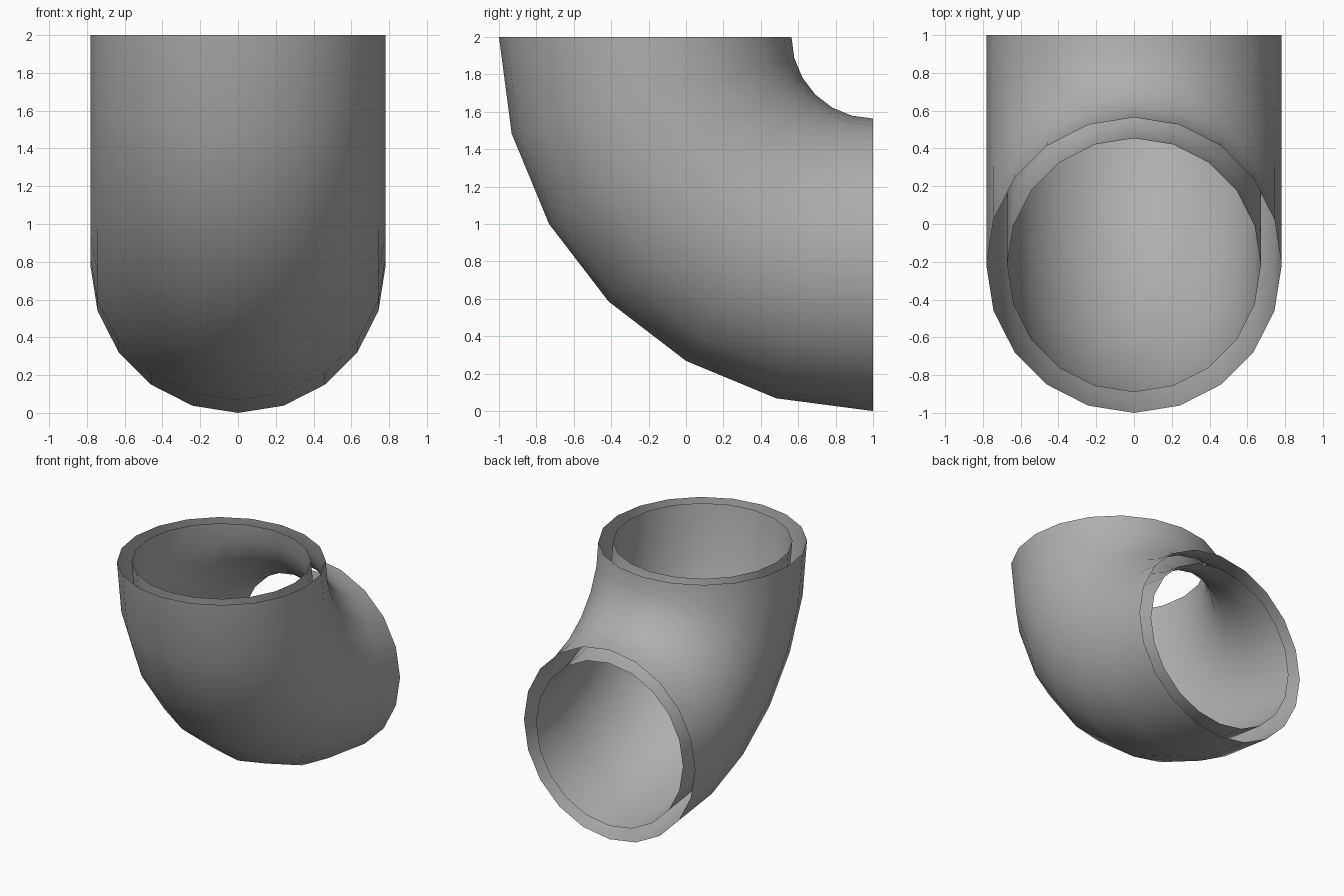
import bpy, bmesh
from math import sin, cos, pi

if "Cube" in bpy.data.objects:
    bpy.data.objects.remove(bpy.data.objects["Cube"])

SIDES, STEPS = 20, 6          # section sides, segments along the bend
BEND_R = 1.218                # bend centre line radius
CENTRE_Y, CENTRE_Z = 1.0, 2.0 # bend axis runs along x through this point

# Dark grey pipe material
grey = bpy.data.materials.new("dark_grey")
grey.diffuse_color = (0.43, 0.43, 0.43, 1)
grey.use_nodes = True
grey.node_tree.nodes["Principled BSDF"].inputs["Base Color"].default_value = grey.diffuse_color


def elbow(name, radius, inward):
    """Open-ended 90 degree bend of a round section."""
    bm = bmesh.new()
    rings = []
    for i in range(STEPS + 1):
        a = pi / 2 * i / STEPS
        ring = []
        for j in range(SIDES):
            t = 2 * pi * j / SIDES
            r = BEND_R + radius * cos(t)
            ring.append(bm.verts.new((radius * sin(t),
                                      CENTRE_Y - r * cos(a),
                                      CENTRE_Z - r * sin(a))))
        rings.append(ring)
    for r0, r1 in zip(rings, rings[1:]):
        mid = sum((v.co for v in r0 + r1), r0[0].co * 0) / (2 * SIDES)
        for j in range(SIDES):
            k = (j + 1) % SIDES
            f = bm.faces.new((r0[j], r1[j], r1[k], r0[k]))
            f.smooth = True
            f.normal_update()
            outward = f.normal.dot(f.calc_center_median() - mid) > 0
            if outward == inward:
                f.normal_flip()
    mesh = bpy.data.meshes.new(name)
    bm.to_mesh(mesh)
    bm.free()
    mesh.materials.append(grey)
    obj = bpy.data.objects.new(name, mesh)
    bpy.context.collection.objects.link(obj)
    return obj


# Outer and inner walls of the pipe; the rims between them are open
elbow("outer_pipe_wall", 0.782, False)
elbow("inner_pipe_wall", 0.672, True)
